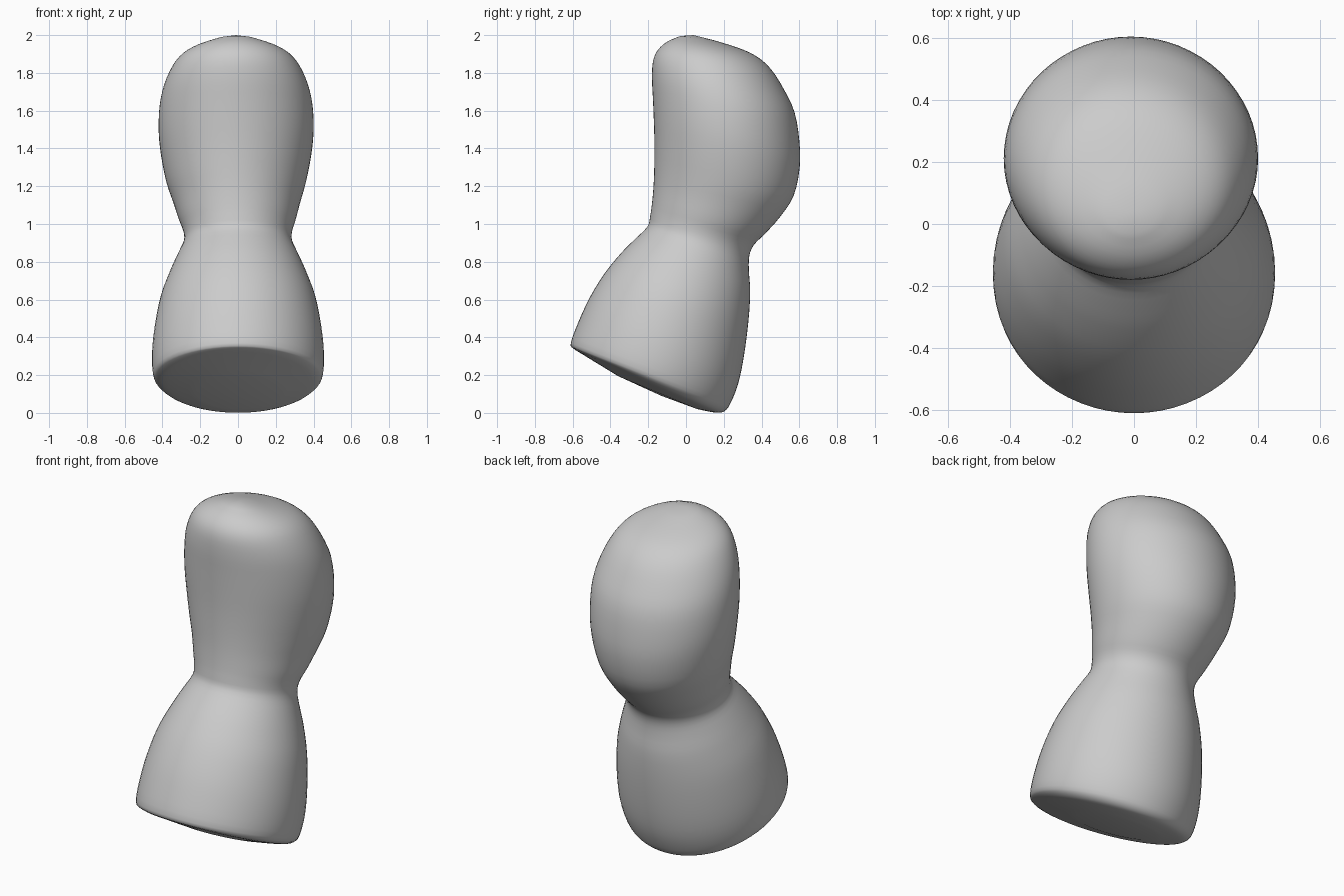
import bpy, bmesh, math
from mathutils import Vector

if "Cube" in bpy.data.objects:
    bpy.data.objects.remove(bpy.data.objects["Cube"])

# Tilted elliptical sections: front y, front z, back y, back z, half width
SECTIONS = [
    (-0.36, 0.195, 0.06, 0.020, 0.22), (-0.54, 0.305, 0.16, 0.001, 0.37),
    (-0.595, 0.34, 0.205, 0.010, 0.425), (-0.61, 0.37, 0.235, 0.05, 0.45),
    (-0.57, 0.48, 0.275, 0.15, 0.455), (-0.51, 0.61, 0.305, 0.29, 0.442),
    (-0.43, 0.74, 0.330, 0.48, 0.41), (-0.34, 0.85, 0.340, 0.64, 0.36),
    (-0.27, 0.92, 0.333, 0.75, 0.32), (-0.205, 0.985, 0.335, 0.83, 0.287),
    (-0.19, 1.04, 0.360, 0.89, 0.288), (-0.18, 1.11, 0.42, 0.95, 0.31),
    (-0.172, 1.20, 0.50, 1.04, 0.337), (-0.168, 1.30, 0.57, 1.15, 0.37),
    (-0.167, 1.42, 0.602, 1.30, 0.397), (-0.17, 1.54, 0.60, 1.44, 0.41),
    (-0.175, 1.66, 0.575, 1.59, 0.405), (-0.18, 1.77, 0.52, 1.71, 0.38),
    (-0.175, 1.86, 0.45, 1.82, 0.335), (-0.15, 1.92, 0.37, 1.89, 0.28),
    (-0.10, 1.965, 0.27, 1.935, 0.20), (-0.03, 1.995, 0.14, 1.975, 0.09),
]
BOTTOM, TOP = Vector((0, -0.13, 0.09)), Vector((-0.01, 0.04, 2.0))
SEGMENTS, STEPS = 64, 3


def spline(a, b, c, d, t):
    """Smooth interpolation between b and c."""
    return 0.5 * (2*b + (c-a)*t + (2*a-5*b+4*c-d)*t*t + (3*b-a-3*c+d)*t**3)


def refine(rows):
    last = len(rows) - 1
    out = []
    for i in range(last):
        four = [rows[max(0, min(last, i + k))] for k in (-1, 0, 1, 2)]
        for s in range(STEPS):
            out.append([spline(*v, s / STEPS) for v in zip(*four)])
    return out + [list(rows[-1])]


def loft(name, rows, bottom, top):
    bm = bmesh.new()
    rings = []
    for yf, zf, yb, zb, w in rows:
        cx = -0.01 if zf > 1.15 else 0.0
        cx = -0.01 * max(0, min(1, (zf - 1.0) / 0.3))
        mid = Vector((cx, (yf + yb) / 2, (zf + zb) / 2))
        depth = Vector((0, (yb - yf) / 2, (zb - zf) / 2))
        ring = []
        for k in range(SEGMENTS):
            a = 2 * math.pi * k / SEGMENTS
            ring.append(bm.verts.new(mid + Vector((w * math.cos(a), 0, 0)) + depth * math.sin(a)))
        rings.append(ring)
    for r, s in zip(rings, rings[1:]):
        for k in range(SEGMENTS):
            n = (k + 1) % SEGMENTS
            bm.faces.new((r[k], r[n], s[n], s[k]))
    # Close both ends with shallow fans
    for ring, point in ((rings[0], bottom), (rings[-1], top)):
        pole = bm.verts.new(point)
        for k in range(SEGMENTS):
            bm.faces.new((ring[k], ring[(k + 1) % SEGMENTS], pole))
    bmesh.ops.recalc_face_normals(bm, faces=bm.faces)
    for f in bm.faces:
        f.smooth = True
    mesh = bpy.data.meshes.new(name)
    bm.to_mesh(mesh)
    bm.free()
    obj = bpy.data.objects.new(name, mesh)
    bpy.context.collection.objects.link(obj)
    return obj


# Pinched body with slanted base and rounded head
loft("pinched_body", refine(SECTIONS), BOTTOM, TOP)
